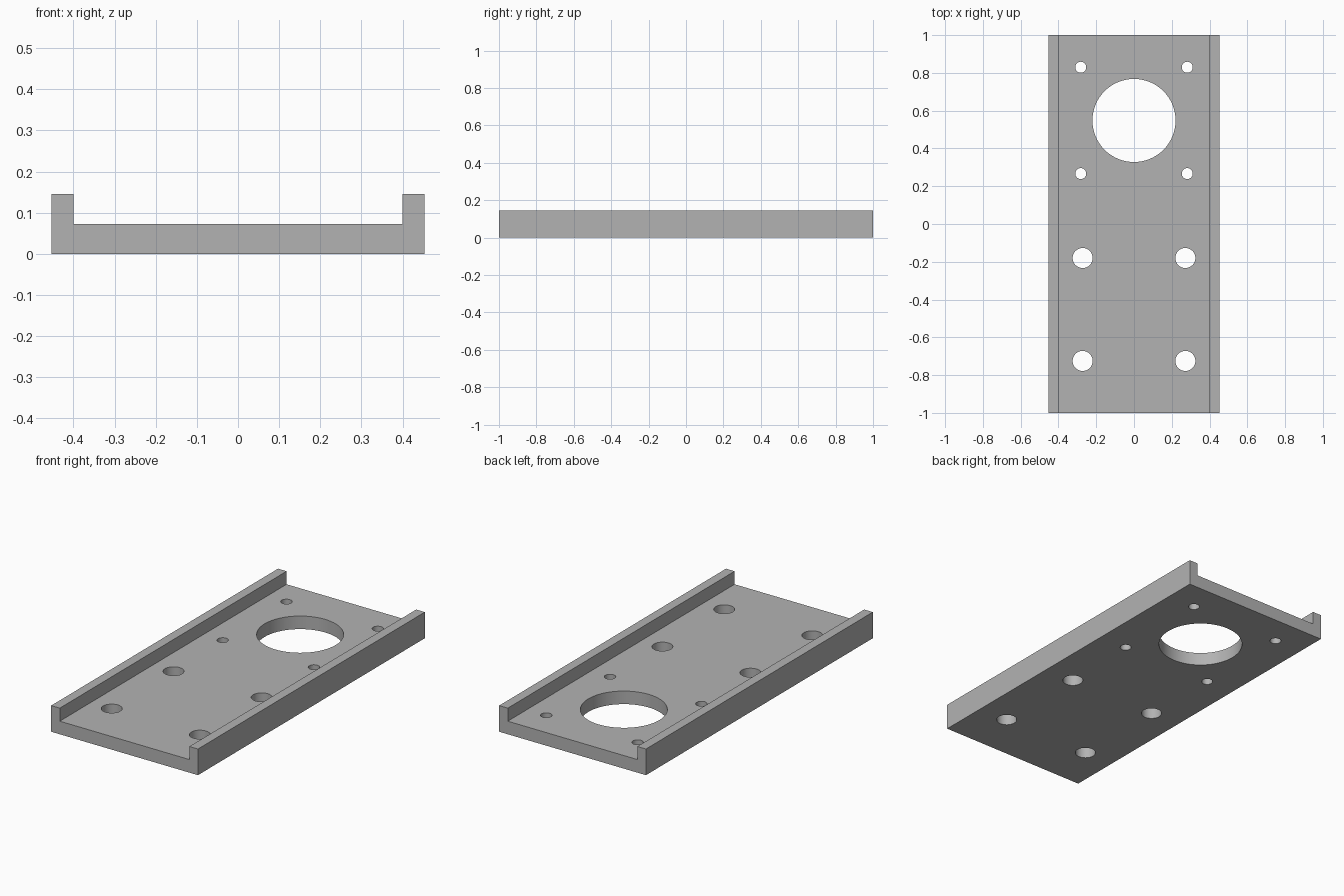
import bpy
import bmesh
from mathutils import Matrix

cube = bpy.data.objects.get("Cube")
if cube:
    bpy.data.objects.remove(cube, do_unlink=True)

HALF_WIDTH, INNER, LENGTH = 0.453, 0.4, 2.0
FLOOR, HEIGHT = 0.073, 0.146

grey = bpy.data.materials.new("plain grey")
grey.use_nodes = True
colour = (0.45, 0.45, 0.45, 1)
grey.diffuse_color = colour
grey.node_tree.nodes["Principled BSDF"].inputs["Base Color"].default_value = colour


def make_object(name, bm):
    bmesh.ops.recalc_face_normals(bm, faces=bm.faces)
    mesh = bpy.data.meshes.new(name)
    bm.to_mesh(mesh)
    bm.free()
    mesh.materials.append(grey)
    obj = bpy.data.objects.new(name, mesh)
    bpy.context.collection.objects.link(obj)
    return obj


# Channel plate: half profile mirrored in x, extruded along y
half = [(HALF_WIDTH, 0), (HALF_WIDTH, HEIGHT), (INNER, HEIGHT), (INNER, FLOOR)]
profile = half + [(-x, z) for x, z in reversed(half)]
bm = bmesh.new()
face = bm.faces.new([bm.verts.new((x, -LENGTH / 2, z)) for x, z in profile])
extruded = bmesh.ops.extrude_face_region(bm, geom=[face])["geom"]
bmesh.ops.translate(bm, vec=(0, LENGTH, 0),
                    verts=[v for v in extruded if isinstance(v, bmesh.types.BMVert)])
plate = make_object("channel_plate", bm)

# Hole cutters: large bore, four screw holes around it, four mounting holes
holes = [(0, 0.548, 0.22)]
for side in (-1, 1):
    holes += [(side * 0.282, y, 0.029) for y in (0.267, 0.83)]
    holes += [(side * 0.272, y, 0.053) for y in (-0.18, -0.725)]
bm = bmesh.new()
for x, y, radius in holes:
    bmesh.ops.create_cone(bm, cap_ends=True, segments=64, radius1=radius,
                          radius2=radius, depth=1, matrix=Matrix.Translation((x, y, 0)))
cutter = make_object("hole_cutter", bm)
cutter.hide_render = True

# Cut the holes, then drop the helper
bpy.ops.object.select_all(action="DESELECT")
plate.select_set(True)
bpy.context.view_layer.objects.active = plate
cut = plate.modifiers.new("holes", "BOOLEAN")
cut.operation = "DIFFERENCE"
cut.solver = "EXACT"
cut.object = cutter
bpy.ops.object.modifier_apply(modifier=cut.name)
bpy.data.objects.remove(cutter, do_unlink=True)

# Smooth hole walls with sharp rims
bpy.ops.object.shade_smooth_by_angle()
